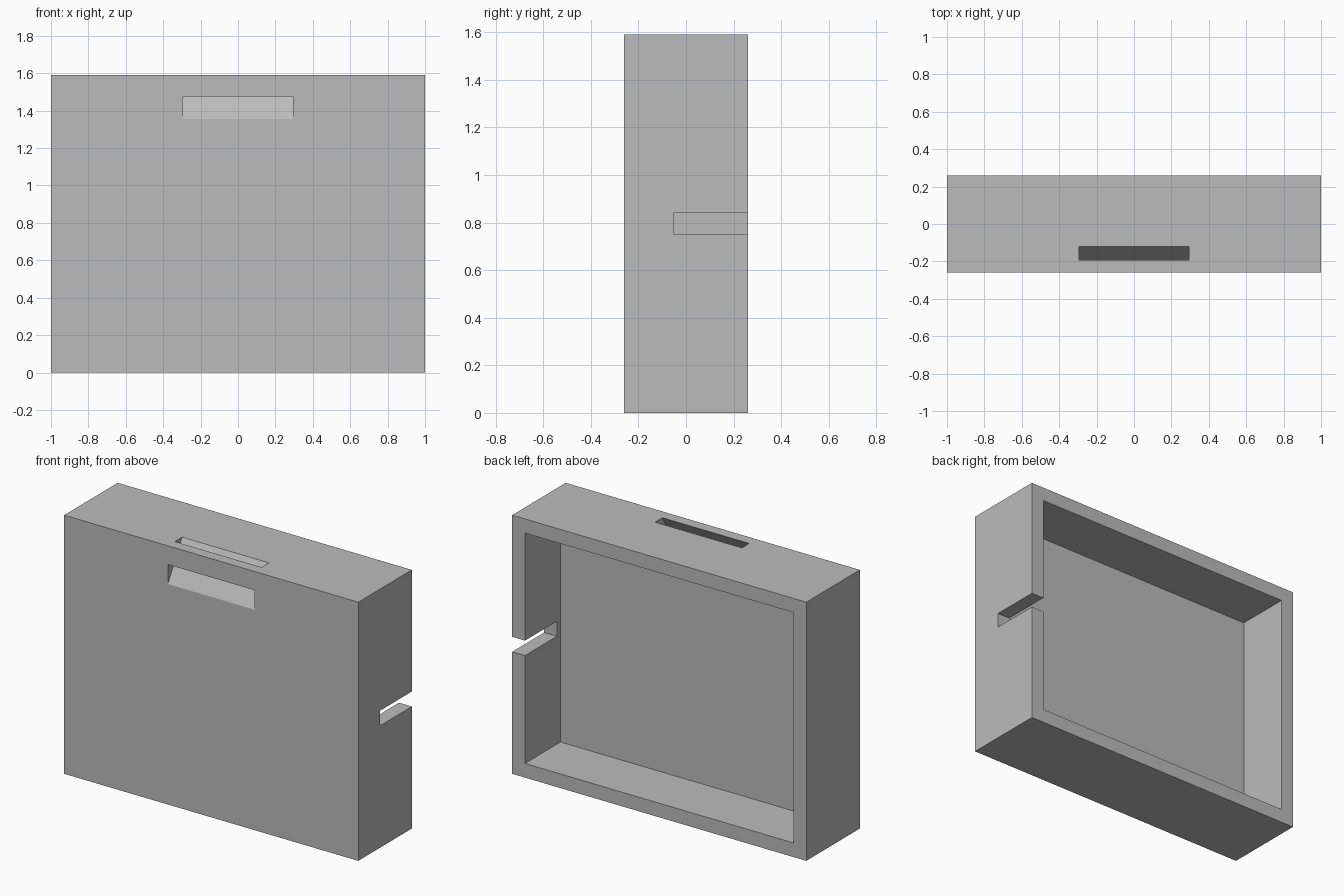
import bpy
import bmesh
from mathutils import Vector

WIDTH, DEPTH, HEIGHT = 2.0, 0.52, 1.59
WALL = 0.087
FRONT, BACK = -DEPTH / 2, DEPTH / 2

default = bpy.data.objects.get("Cube")
if default:
    bpy.data.objects.remove(default, do_unlink=True)

grey = bpy.data.materials.new("plain grey")
grey.use_nodes = True
colour = (0.5, 0.5, 0.5, 1)
grey.diffuse_color = colour
grey.node_tree.nodes["Principled BSDF"].inputs["Base Color"].default_value = colour


def prism(name, profile, x0, x1):
    """Extrude a (y, z) profile along x."""
    bm = bmesh.new()
    face = bm.faces.new([bm.verts.new((x0, y, z)) for y, z in profile])
    out = bmesh.ops.extrude_face_region(bm, geom=[face])
    moved = [v for v in out["geom"] if isinstance(v, bmesh.types.BMVert)]
    bmesh.ops.translate(bm, verts=moved, vec=(x1 - x0, 0, 0))
    bmesh.ops.recalc_face_normals(bm, faces=bm.faces)
    mesh = bpy.data.meshes.new(name)
    bm.to_mesh(mesh)
    bm.free()
    mesh.materials.append(grey)
    obj = bpy.data.objects.new(name, mesh)
    bpy.context.collection.objects.link(obj)
    return obj


def box(name, x0, x1, y0, y1, z0, z1):
    return prism(name, [(y0, z0), (y1, z0), (y1, z1), (y0, z1)], x0, x1)


def cut(target, cutter):
    mod = target.modifiers.new("cut", "BOOLEAN")
    mod.operation = "DIFFERENCE"
    mod.solver = "EXACT"
    mod.object = cutter
    bpy.context.view_layer.objects.active = target
    bpy.ops.object.modifier_apply(modifier=mod.name)
    bpy.data.objects.remove(cutter, do_unlink=True)


# Outer case
case = box("case", -WIDTH / 2, WIDTH / 2, FRONT, BACK, 0, HEIGHT)

# Open recess in the back
inner = WIDTH / 2 - WALL
cut(case, box("recess_cutter", -inner, inner, -0.085, BACK + 0.1, WALL, HEIGHT - WALL))

# Cable notch through the left wall
cut(case, box("notch_cutter", inner - 0.05, WIDTH / 2 + 0.1, -0.05, BACK + 0.1, 0.75, 0.842))

# Slanted hanging slot from the front face up through the top
slope = Vector((0.139, 0.235))
low, high = Vector((FRONT, 1.355)), Vector((FRONT, 1.475))
slot = [low - slope, low + slope * 1.5, high + slope * 1.5, high - slope]
cut(case, prism("slot_cutter", slot, -0.295, 0.295))
